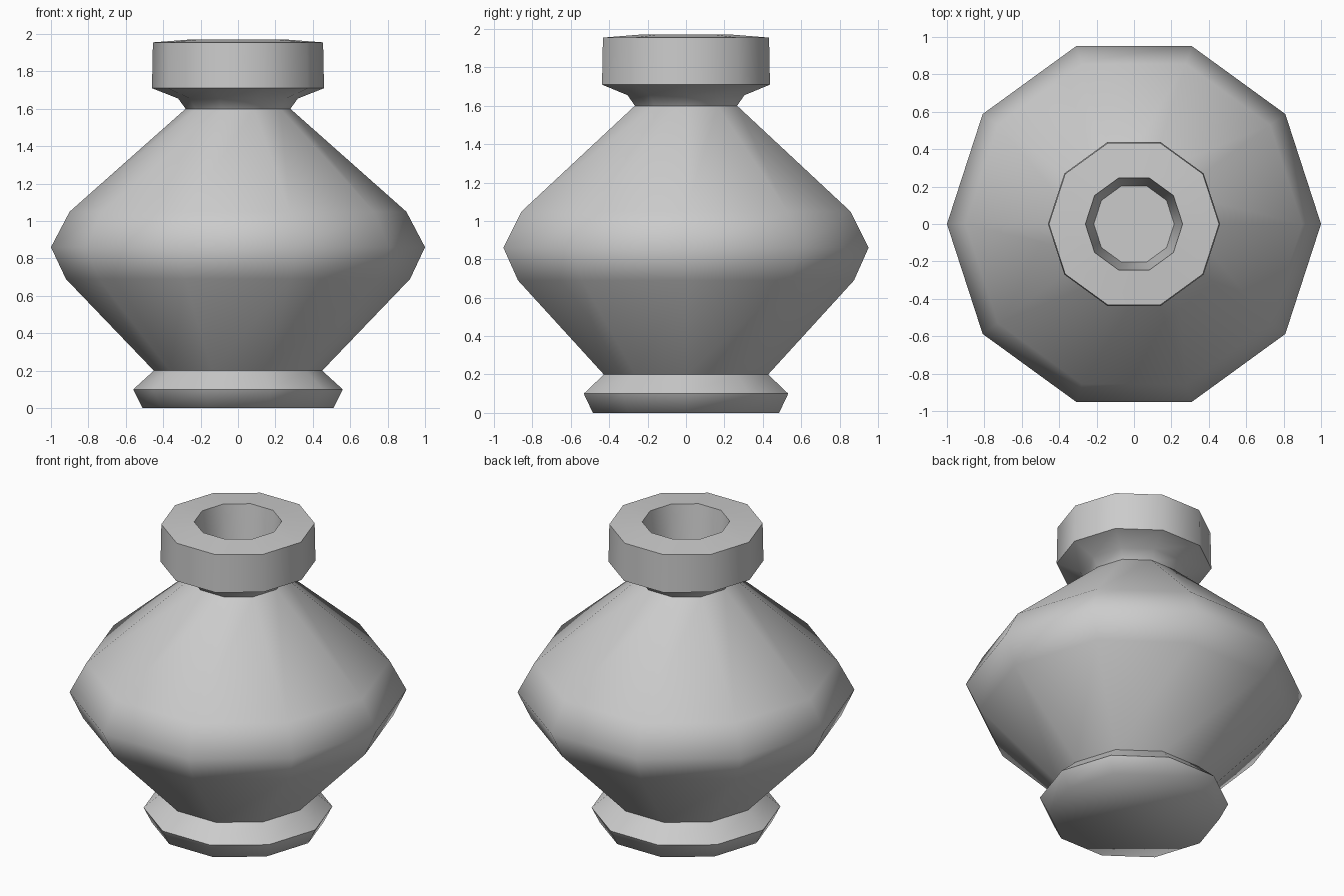
import bpy, bmesh
from math import cos, sin, tau, radians

if "Cube" in bpy.data.objects:
    bpy.data.objects.remove(bpy.data.objects["Cube"])

SIDES = 10


def lathe(name, profile):
    """Revolve an (r, z) profile around z and cap both ends."""
    bm = bmesh.new()
    rings = [[bm.verts.new((r * cos(tau * i / SIDES), r * sin(tau * i / SIDES), z))
              for i in range(SIDES)] for r, z in profile]
    for a, b in zip(rings, rings[1:]):
        for i in range(SIDES):
            j = (i + 1) % SIDES
            bm.faces.new((a[i], a[j], b[j], b[i]))
    bm.faces.new(rings[0][::-1])
    bm.faces.new(rings[-1])
    bm.normal_update()
    mesh = bpy.data.meshes.new(name)
    bm.to_mesh(mesh)
    bm.free()
    obj = bpy.data.objects.new(name, mesh)
    bpy.context.collection.objects.link(obj)
    bpy.ops.object.select_all(action='DESELECT')
    obj.select_set(True)
    bpy.context.view_layer.objects.active = obj
    bpy.ops.object.shade_smooth_by_angle(angle=radians(66))
    return obj


lathe("vase", [
    (0.51, 0.0), (0.56, 0.10), (0.45, 0.20),        # foot
    (0.92, 0.69), (1.0, 0.86), (0.90, 1.05),        # belly
    (0.28, 1.60), (0.32, 1.655),                    # neck
    (0.46, 1.71), (0.455, 1.955), (0.26, 1.97),     # collar
    (0.215, 1.60),                                  # mouth recess
])
